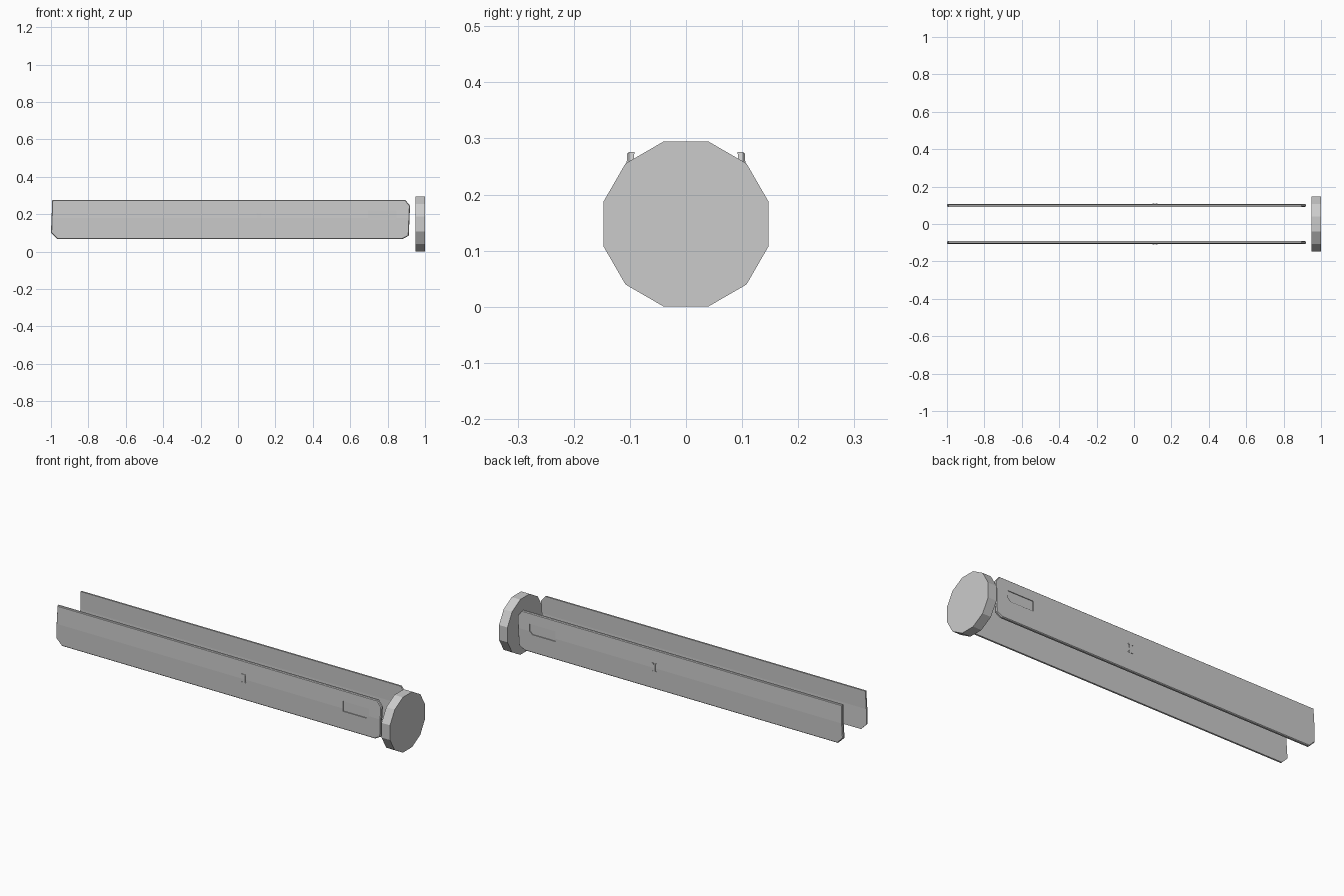
import bpy, bmesh, math
from mathutils import Matrix, Vector

if "Cube" in bpy.data.objects:
    bpy.data.objects.remove(bpy.data.objects["Cube"], do_unlink=True)

grey = bpy.data.materials.new("plain_grey")
grey.use_nodes = True
grey.diffuse_color = (0.6, 0.6, 0.6, 1)
grey.node_tree.nodes["Principled BSDF"].inputs["Base Color"].default_value = (0.6, 0.6, 0.6, 1)


def finish(name, bm):
    bmesh.ops.recalc_face_normals(bm, faces=bm.faces)
    mesh = bpy.data.meshes.new(name)
    bm.to_mesh(mesh)
    bm.free()
    mesh.materials.append(grey)
    ob = bpy.data.objects.new(name, mesh)
    bpy.context.collection.objects.link(ob)
    return ob


def slab(bm, outline, y_in, y_out):
    """Extrude an x-z outline along y; returns the outer face."""
    base = bm.faces.new([bm.verts.new((x, y_in, z)) for x, z in outline])
    ext = bmesh.ops.extrude_face_region(bm, geom=[base], use_keep_orig=True)["geom"]
    for v in ext:
        if isinstance(v, bmesh.types.BMVert):
            v.co.y = y_out
    return next(f for f in ext if isinstance(f, bmesh.types.BMFace))


def mirror_y(ob):
    mod = ob.modifiers.new("other_side", "MIRROR")
    mod.use_axis = (False, True, False)
    mod.use_mirror_merge = False


# Long side plate with clipped corners, a bevelled outer rim and a faint crease
outline = [(-1, 0.1), (-0.967, 0.067), (0.88, 0.067), (0.913, 0.085),
           (0.92, 0.245), (0.895, 0.276), (-0.993, 0.276)]
bm = bmesh.new()
outer = slab(bm, outline, -0.092, -0.101)
bmesh.ops.recalc_face_normals(bm, faces=bm.faces)
bmesh.ops.inset_region(bm, faces=[outer], thickness=0.004, depth=0.004)
CREASE = 0.18
bmesh.ops.bisect_plane(bm, geom=bm.verts[:] + bm.edges[:] + bm.faces[:],
                       plane_co=Vector((0, 0, CREASE)), plane_no=Vector((0, 0, 1)))
for v in bm.verts:
    v.co.y -= 0.003 * max(0, 1 - abs(v.co.z - CREASE) / 0.1)
plate = finish("side_plate", bm)

# Shallow slot recess near the capped end
bm = bmesh.new()
slab(bm, [(0.695, 0.165), (0.83, 0.165), (0.847, 0.18),
          (0.847, 0.219), (0.695, 0.219)], -0.103, -0.13)
cutter = finish("slot_cutter", bm)
cutter.hide_render = True
cut = plate.modifiers.new("slot", "BOOLEAN")
cut.operation = "DIFFERENCE"
cut.object = cutter
bpy.context.view_layer.objects.active = plate
bpy.ops.object.modifier_apply(modifier=cut.name)
bpy.data.objects.remove(cutter, do_unlink=True)
mirror_y(plate)

# Two small back-to-back clips on the plate
bm = bmesh.new()
for s in (-1, 1):
    shape = [(0.003, 0.16), (0.014, 0.16), (0.014, 0.164), (0.007, 0.164),
             (0.007, 0.202), (0.014, 0.202), (0.014, 0.206), (0.003, 0.206)]
    slab(bm, [(0.112 + s * x, z) for x, z in shape], -0.105, -0.11)
mirror_y(finish("small_clips", bm))

# Twelve-sided end cap
bm = bmesh.new()
bmesh.ops.create_cone(bm, cap_ends=True, segments=12, radius1=0.1525, radius2=0.1525, depth=0.05,
                      matrix=Matrix.Translation((0.975, 0, 0.1475))
                      @ Matrix.Rotation(math.pi / 2, 4, "Y")
                      @ Matrix.Rotation(math.pi / 12, 4, "Z"))
finish("end_cap", bm)
